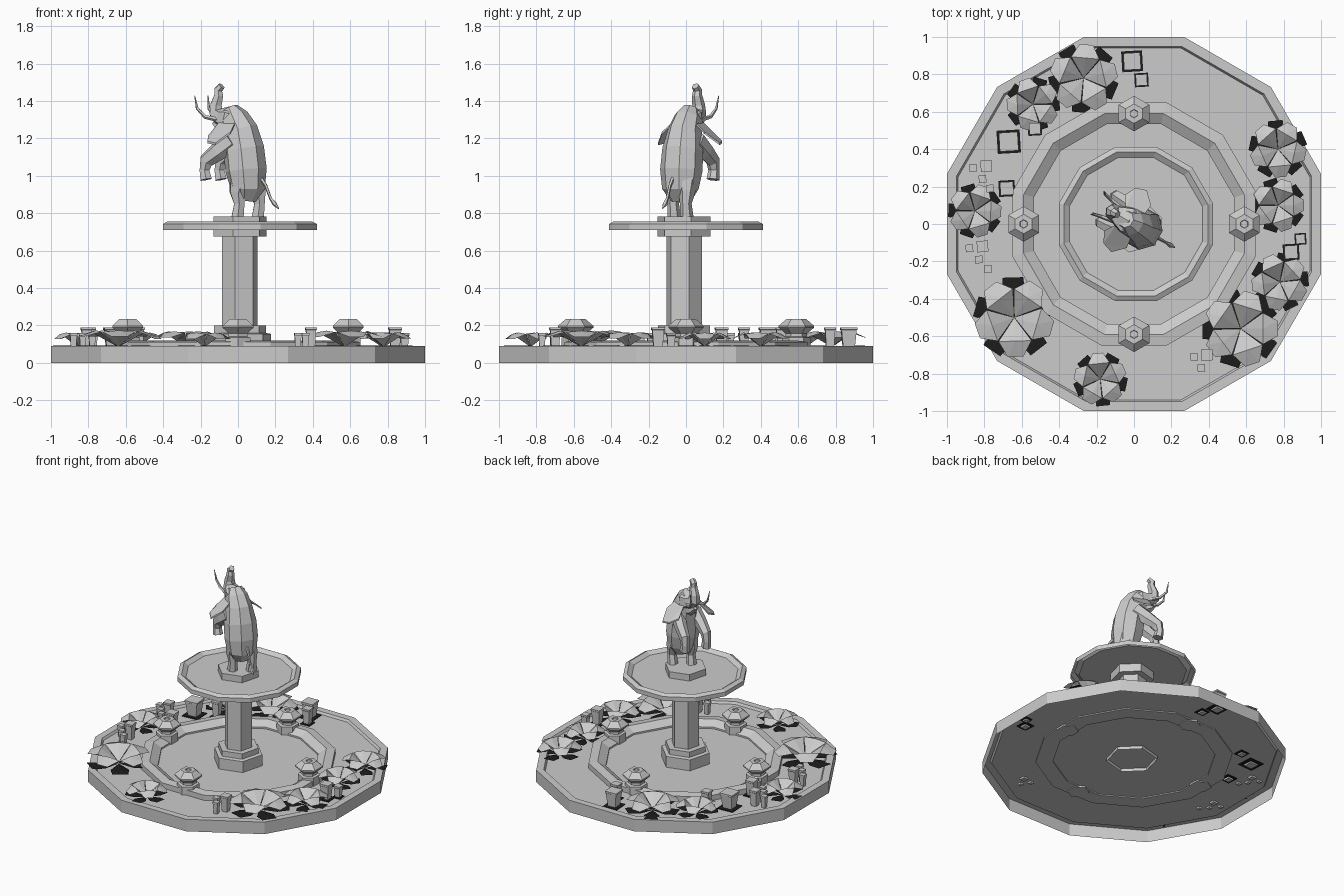
import bpy, bmesh, math, random
from mathutils import Vector, Matrix

if "Cube" in bpy.data.objects:
    bpy.data.objects.remove(bpy.data.objects["Cube"])
random.seed(4)


def material(name, c):
    m = bpy.data.materials.new(name)
    m.use_nodes = True
    m.diffuse_color = (c, c, c, 1)
    m.node_tree.nodes["Principled BSDF"].inputs["Base Color"].default_value = (c, c, c, 1)
    return m


STONE = material("grey stone", 0.6)
DARK = material("dark leaf", 0.012)


def finish(name, bm, mat=STONE, recalc=True):
    if recalc:
        bmesh.ops.recalc_face_normals(bm, faces=bm.faces)
    me = bpy.data.meshes.new(name)
    bm.to_mesh(me)
    bm.free()
    me.materials.append(mat)
    ob = bpy.data.objects.new(name, me)
    bpy.context.collection.objects.link(ob)
    return ob


def bridge(bm, rings):
    for a, b in zip(rings, rings[1:]):
        n = len(a)
        for i in range(n):
            bm.faces.new((a[i], a[(i + 1) % n], b[(i + 1) % n], b[i]))


def lathe(name, profile, sides, turn, at=(0, 0), bottom=True, loop=False, mat=STONE):
    """Faceted turned shape; profile holds (flat radius, z)."""
    bm = bmesh.new()
    k = 1 / math.cos(math.pi / sides)
    rings = []
    for r, z in profile:
        rings.append([bm.verts.new((at[0] + r * k * math.cos(turn + math.tau * i / sides),
                                    at[1] + r * k * math.sin(turn + math.tau * i / sides), z))
                      for i in range(sides)])
    bridge(bm, rings + rings[:1] if loop else rings)
    if not loop:
        bm.faces.new(rings[-1])
        if bottom:
            bm.faces.new(rings[0][::-1])
    return finish(name, bm, mat, recalc=bottom or loop)


# Basin, pool kerb, column and upper dish
T = math.radians(15)
lathe("basin", [(1, 0), (1, .09), (.95, .09), (.94, .073)], 12, T, bottom=False)
lathe("pool_kerb", [(.65, .065), (.65, .112), (.59, .12), (.535, .085), (.535, .065)], 12, T, loop=True)
C = (.01, -.01)
lathe("column_foot", [(.15, .05), (.15, .155), (.125, .16), (.125, .2)], 6, T, C, bottom=False)
lathe("column", [(.085, .19), (.085, .69)], 6, T, C)
lathe("dish_collar", [(.127, .675), (.127, .73)], 6, T, C)
lathe("dish", [(.412, .71), (.412, .742), (.385, .757), (.355, .735)], 12, T, (.01, 0), bottom=False)
lathe("statue_plinth", [(.127, .73), (.127, .783)], 6, T, C)

# Four kerb lamps
for name, x, y in (("left", .59, 0), ("right", -.59, 0), ("front", 0, -.59), ("back", 0, .59)):
    lathe("kerb_lamp_" + name, [(.066, .06), (.066, .135), (.05, .14), (.05, .157), (.082, .188),
                                (.082, .198), (.045, .235), (.02, .235), (.018, .225)],
          6, math.radians(30), (x, y))

# Statue frame: u forward, s to its left, z up
FWD, SIDE = Vector((-.87, .5, 0)), Vector((.5, .87, 0))


def loc(u, s, z):
    return FWD * u + SIDE * s + Vector((0, 0, z))


def tube(name, points, sides=6):
    """Faceted limb through (u, s, z, side radius, depth radius)."""
    bm = bmesh.new()
    rings = []
    cs = [Vector(p[:3]) for p in points]
    for i, p in enumerate(points):
        d = (cs[min(i + 1, len(cs) - 1)] - cs[max(i - 1, 0)]).normalized()
        a = (Vector((0, 1, 0)) - d * d.y).normalized()
        b = d.cross(a)
        ring = []
        for k in range(sides):
            t = math.tau * (k + .5) / sides
            ring.append(bm.verts.new(loc(*(cs[i] + a * p[3] * math.cos(t) + b * p[4] * math.sin(t)))))
        rings.append(ring)
    bridge(bm, rings)
    bm.faces.new(rings[0])
    bm.faces.new(rings[-1])
    return finish(name, bm)


tube("elephant_body", [(-.05, 0, .87, .06, .05), (-.06, 0, .93, .1, .09), (-.05, 0, 1.03, .115, .11),
                       (-.035, 0, 1.14, .11, .11), (-.01, 0, 1.24, .09, .1), (.025, 0, 1.31, .075, .08),
                       (.05, 0, 1.36, .045, .045)], 8)
tube("elephant_head", [(.0, 0, 1.29, .06, .065), (.05, 0, 1.305, .08, .072), (.1, 0, 1.315, .058, .055),
                       (.135, 0, 1.34, .042, .042), (.135, 0, 1.38, .034, .034), (.118, 0, 1.43, .027, .027),
                       (.122, 0, 1.46, .023, .025), (.1, 0, 1.48, .02, .02)], 6)
tube("elephant_jaw", [(.04, 0, 1.23, .05, .045), (.11, 0, 1.255, .032, .028), (.15, 0, 1.285, .012, .01)])
tube("elephant_tail", [(-.13, 0, 1.0, .012, .012), (-.17, 0, .95, .009, .009), (-.2, 0, .88, .008, .008),
                       (-.225, 0, .85, .014, .012), (-.25, 0, .825, .003, .003)], 5)

for side, m in (("left", 1), ("right", -1)):
    tube("tusk_" + side, [(.1, .04 * m, 1.3, .013, .013), (.17, .052 * m, 1.315, .011, .011),
                          (.215, .062 * m, 1.36, .008, .008), (.225, .072 * m, 1.43, .002, .002)], 5)
    tube("front_leg_" + side, [(.0, .06 * m, 1.19, .05, .06), (.08, .075 * m, 1.13, .042, .052),
                               (.15, .08 * m, 1.08, .035, .042), (.16, .08 * m, 1.03, .03, .03),
                               (.15, .08 * m, .98, .035, .035)])
    u = -.09 if m > 0 else -.03
    tube("hind_leg_" + side, [(-.055, .05 * m, 1.0, .055, .08), (u, .056 * m, .91, .042, .05),
                              (u - .01, .056 * m, .85, .031, .032), (u, .056 * m, .78, .036, .037)])
    # Ear: thin plate flared outward and forward
    bm = bmesh.new()
    outline = [(-.02, .06, 1.29), (-.03, .13, 1.23), (.03, .19, 1.17), (.09, .17, 1.18),
               (.12, .11, 1.21), (.08, .05, 1.29)]
    rings = [[bm.verts.new(loc(a, b * m, z + d)) for a, b, z in outline] for d in (-.006, .006)]
    bridge(bm, rings)
    for r in rings:
        bmesh.ops.triangulate(bm, faces=[bm.faces.new(r)])
    finish("ear_" + side, bm)


# Leafy plants: a raised rosette above a low dark layer
def leaves(name, x, y, r, turn, base, rows, mat):
    bm = bmesh.new()
    for i in range(5):
        rot = Matrix.Translation((x, y, 0)) @ Matrix.Rotation(turn + math.tau * i / 5, 4, 'Z')
        (f1, w1, z1), (f2, w2, z2) = rows
        root = bm.verts.new(rot @ Vector((0, 0, base)))
        mid = bm.verts.new(rot @ Vector((r * f1, 0, z1 + .008)))
        e = [bm.verts.new(rot @ Vector((r * f1, s * r * w1, z1))) for s in (-1, 1)]
        t = [bm.verts.new(rot @ Vector((r * f2, s * r * w2, z2))) for s in (-1, 1)]
        for f in ((root, e[0], mid), (root, mid, e[1]), (mid, e[0], t[0]),
                  (mid, t[0], t[1]), (mid, t[1], e[1])):
            bm.faces.new(f)
    finish(name, bm, mat, recalc=False)


PLANTS = [(-.27, .78, .18), (-.54, .64, .14), (-.85, .07, .14), (-.64, -.5, .21), (-.18, -.83, .14),
          (.57, -.56, .2), (.78, -.31, .15), (.77, .1, .14), (.77, .4, .15)]
for i, (x, y, r) in enumerate(PLANTS):
    a = random.uniform(0, math.tau)
    h = .13 + r * .17
    leaves(f"plant_leaves_{i}", x, y, r, a, .085, ((.6, .42, h), (1, .2, h - .025)), STONE)
    leaves(f"plant_low_leaves_{i}", x, y, r, a + .63, .075, ((.6, .3, .085), (1.02, .26, .092)), DARK)

# Square planters, wider at the top: (x, y, width)
POTS = [(-.67, .44, .1), (-.53, .51, .06), (-.01, .87, .09), (.04, .77, .06), (-.68, .19, .07),
        (.84, -.15, .07), (.89, -.08, .05), (-.79, .31, .06), (-.86, .3, .04), (-.81, .24, .04),
        (-.77, .19, .04), (-.81, -.12, .06), (-.88, -.13, .04), (-.83, -.19, .04), (-.78, -.24, .04),
        (.39, -.7, .06), (.32, -.71, .04), (.36, -.77, .04)]
for i, (x, y, w) in enumerate(POTS):
    z = .19 if w > .055 else .16
    lathe(f"planter_{i}", [(w * .32, .06), (w * .45, z - .015), (w * .5, z - .012), (w * .5, z)],
          4, math.pi / 4 + .06, (x, y))
    if i < 7:
        lathe(f"planter_base_{i}", [(w * .62, .07), (w * .62, .078)], 4, math.pi / 4 + .06, (x, y), mat=DARK)
